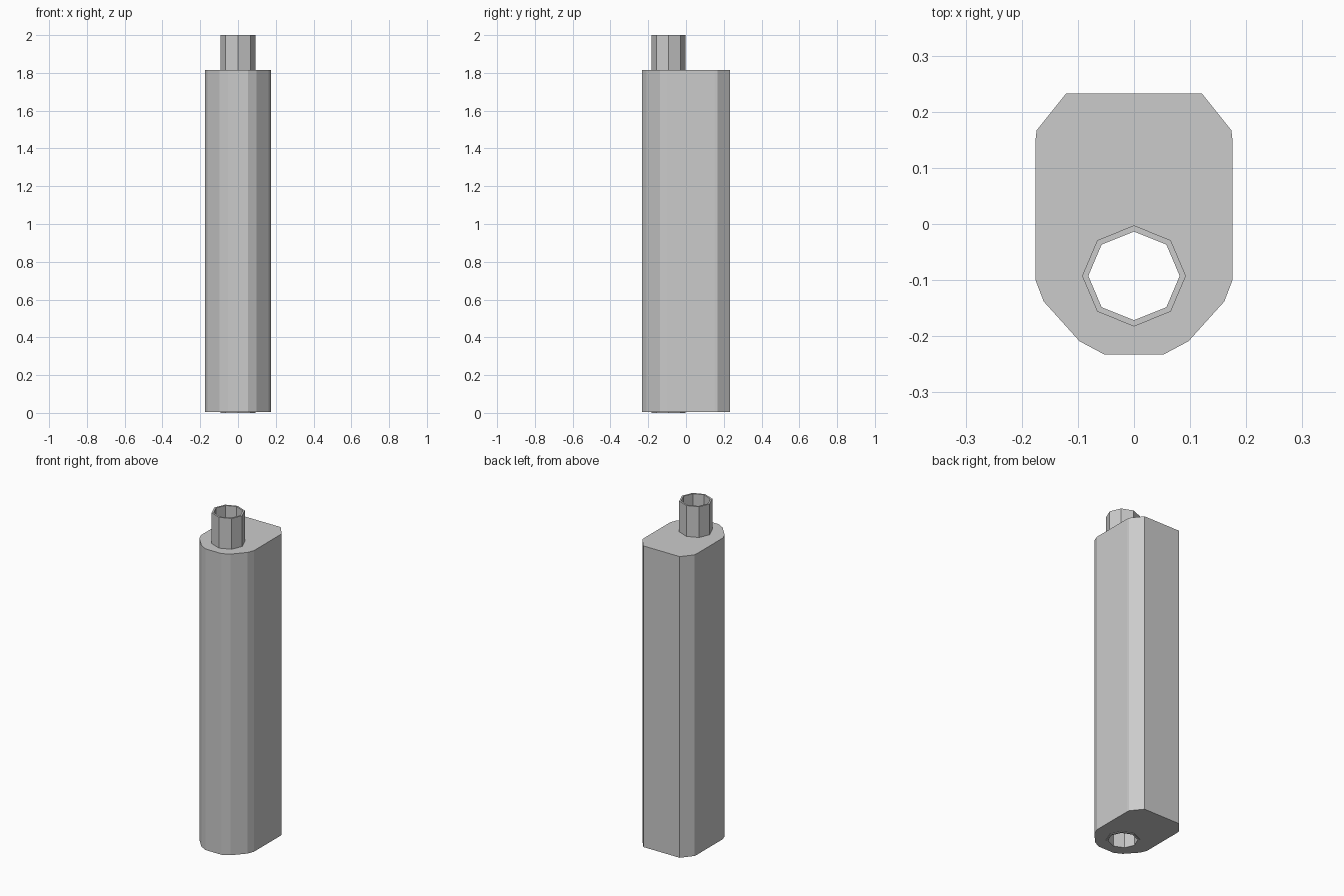
import bpy
import bmesh
from math import cos, sin, pi

if "Cube" in bpy.data.objects:
    bpy.data.objects.remove(bpy.data.objects["Cube"])

TUBE_Y = -0.0925


def octagon(rx, ry):
    return [(rx * cos(i * pi / 4), TUBE_Y + ry * sin(i * pi / 4)) for i in range(8)]


def pierced_prism(name, outer, inner, z0, z1):
    """Extrude an outline with a hole through it into a closed solid."""
    bm = bmesh.new()
    edges = []
    for loop in (outer, inner):
        vs = [bm.verts.new((x, y, z0)) for x, y in loop]
        edges += [bm.edges.new((vs[i - 1], vs[i])) for i in range(len(vs))]
    bmesh.ops.triangle_fill(bm, edges=edges, use_beauty=True, use_dissolve=False)
    ext = bmesh.ops.extrude_face_region(bm, geom=bm.faces[:], use_keep_orig=True)
    top = [g for g in ext["geom"] if isinstance(g, bmesh.types.BMVert)]
    bmesh.ops.translate(bm, verts=top, vec=(0, 0, z1 - z0))
    bmesh.ops.recalc_face_normals(bm, faces=bm.faces[:])
    mesh = bpy.data.meshes.new(name)
    bm.to_mesh(mesh)
    bm.free()
    obj = bpy.data.objects.new(name, mesh)
    bpy.context.collection.objects.link(obj)
    return obj


# Housing: mirrored half outline, bored for the tube
half = [(0.121, 0.2325), (0.1735, 0.167), (0.1755, 0.15), (0.1755, -0.10),
        (0.161, -0.138), (0.097, -0.209), (0.053, -0.2325)]
outline = half + [(-x, y) for x, y in reversed(half)]
pierced_prism("housing", outline, octagon(0.087, 0.0845), 0.004, 1.815)

# Thin-walled octagonal tube running the full height
pierced_prism("inner_tube", octagon(0.0925, 0.09), octagon(0.0815, 0.079), 0.0, 2.0)
